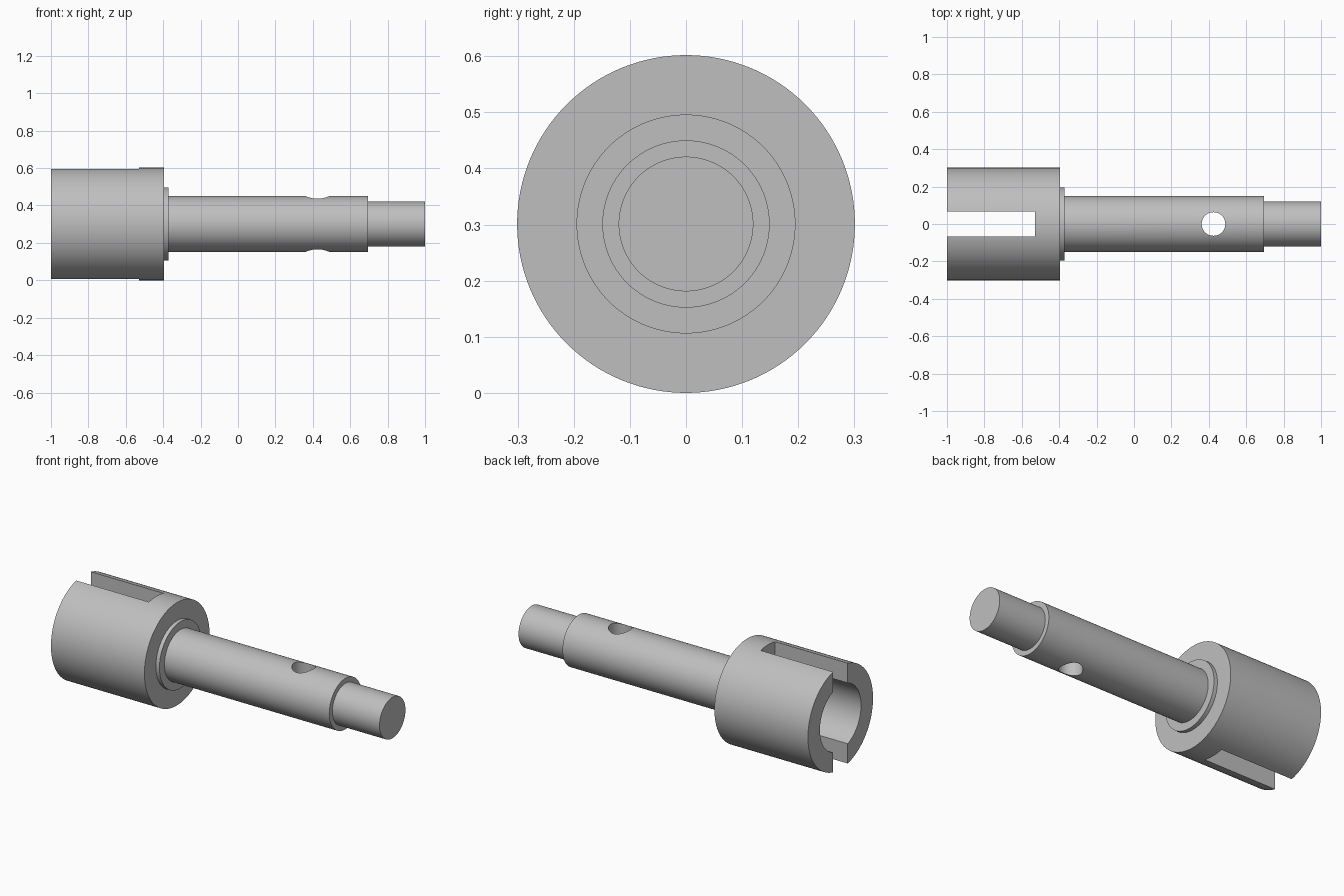
import bpy, bmesh, math
from mathutils import Matrix, Vector

cube = bpy.data.objects.get("Cube")
if cube:
    bpy.data.objects.remove(cube, do_unlink=True)

AXIS_Z = 0.301    # height of the turning axis
SIDES = 128

steel = bpy.data.materials.new("steel_grey")
steel.use_nodes = True
GREY = (0.52, 0.52, 0.52, 1)
steel.diffuse_color = GREY
steel.node_tree.nodes["Principled BSDF"].inputs["Base Color"].default_value = GREY


def make_object(name, bm):
    bmesh.ops.recalc_face_normals(bm, faces=bm.faces)
    mesh = bpy.data.meshes.new(name)
    bm.to_mesh(mesh)
    bm.free()
    obj = bpy.data.objects.new(name, mesh)
    bpy.context.collection.objects.link(obj)
    mesh.materials.append(steel)
    return obj


def turned(name, profile):
    """Revolve (x, radius) points about the long axis and cap both ends."""
    bm = bmesh.new()
    rings = []
    for x, r in profile:
        ring = []
        for i in range(SIDES):
            a = math.tau * i / SIDES
            ring.append(bm.verts.new((x, r * math.cos(a), AXIS_Z + r * math.sin(a))))
        rings.append(ring)
    for a, b in zip(rings, rings[1:]):
        for i in range(SIDES):
            j = (i + 1) % SIDES
            bm.faces.new((a[i], a[j], b[j], b[i]))
    bm.faces.new(rings[0])
    bm.faces.new(rings[-1])
    return make_object(name, bm)


def cut(obj, cutter):
    """Subtract the cutter from the object, then discard the cutter."""
    cutter.hide_render = True
    mod = obj.modifiers.new("cut", 'BOOLEAN')
    mod.operation = 'DIFFERENCE'
    mod.solver = 'EXACT'
    mod.object = cutter
    bpy.ops.object.select_all(action='DESELECT')
    bpy.context.view_layer.objects.active = obj
    obj.select_set(True)
    bpy.ops.object.modifier_apply(modifier=mod.name)
    bpy.data.objects.remove(cutter, do_unlink=True)


# Hollow cup: bore floor, bore wall, rim, outer wall, back face
cup = turned("drive_cup", [(-0.525, 0.19), (-1, 0.19), (-1, 0.301), (-0.395, 0.301)])

# Slot through the top and bottom walls of the cup
bm = bmesh.new()
bmesh.ops.create_cube(bm, size=1, matrix=Matrix.Translation((-0.83, 0, AXIS_Z))
                      @ Matrix.Diagonal((0.6, 0.134, 1, 1)))
cut(cup, make_object("slot_cutter", bm))

# Shaft with collar, main journal and reduced end
shaft = turned("stepped_shaft", [(-0.395, 0.195), (-0.372, 0.195), (-0.372, 0.149),
                                 (0.695, 0.149), (0.695, 0.12), (1, 0.12)])

# Vertical pin hole through the shaft
bm = bmesh.new()
bmesh.ops.create_cone(bm, cap_ends=True, segments=64, radius1=0.063, radius2=0.063,
                      depth=1, matrix=Matrix.Translation(Vector((0.425, 0, AXIS_Z))))
cut(shaft, make_object("pin_hole_cutter", bm))

# Smooth round walls, crisp machined edges
bpy.ops.object.select_all(action='DESELECT')
for obj in (cup, shaft):
    obj.select_set(True)
    bpy.context.view_layer.objects.active = obj
bpy.ops.object.shade_smooth_by_angle(angle=math.radians(30))
